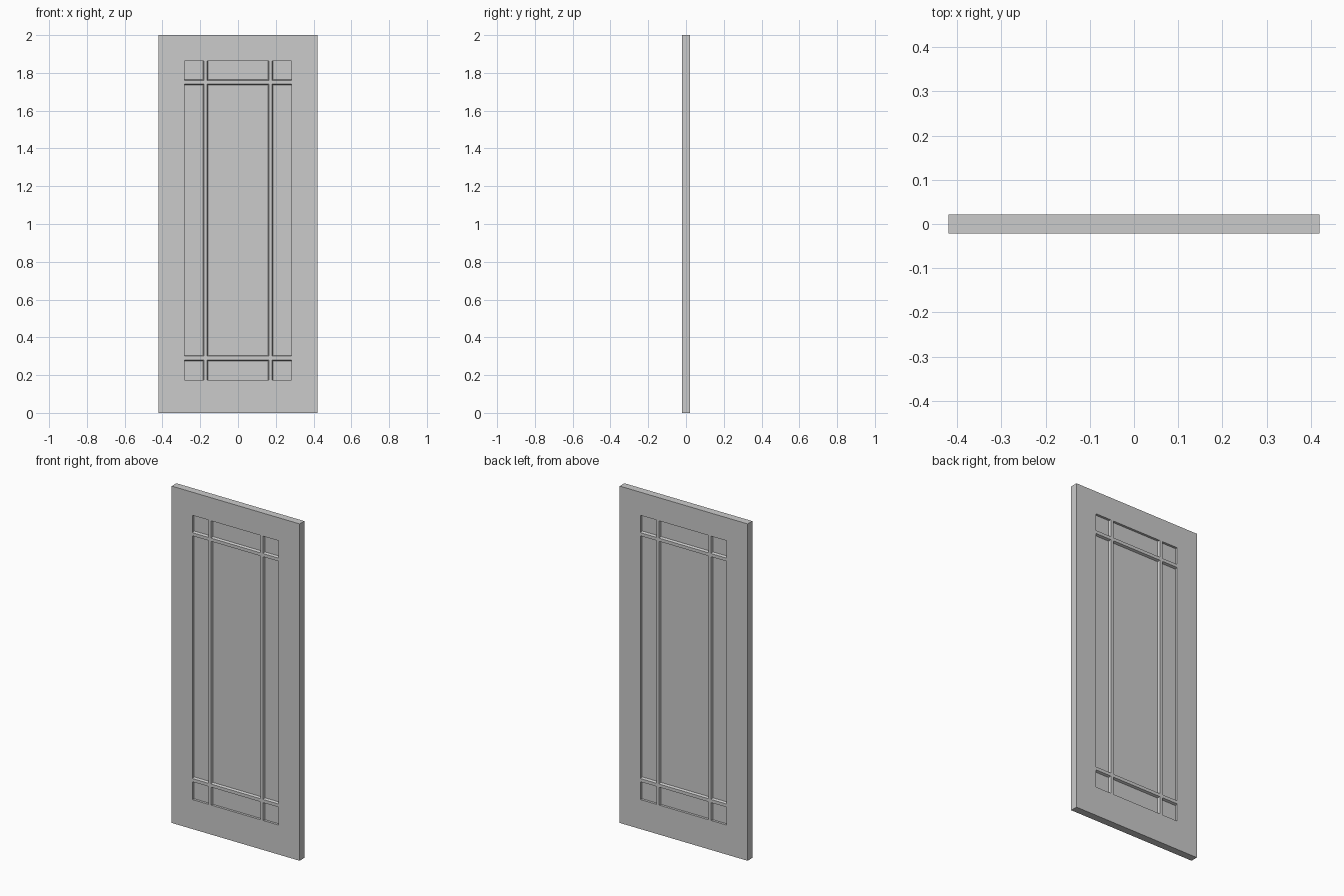
import bpy, bmesh

if "Cube" in bpy.data.objects:
    bpy.data.objects.remove(bpy.data.objects["Cube"])

W, H, T = 0.84, 2.0, 0.044      # overall door size
DEPTH = 0.014                   # recess depth on each face
TAPER = 0.005                   # slope of the glazing bar sides

# Pocket spans between the opening edges and the glazing bars
XS = [(-0.283, -0.179), (-0.163, 0.163), (0.179, 0.283)]
ZS = [(0.175, 0.281), (0.300, 1.741), (1.760, 1.863)]


def make_object(name, bm):
    bmesh.ops.recalc_face_normals(bm, faces=bm.faces)
    mesh = bpy.data.meshes.new(name)
    bm.to_mesh(mesh)
    bm.free()
    obj = bpy.data.objects.new(name, mesh)
    bpy.context.collection.objects.link(obj)
    return obj


def add_prism(bm, rect0, y0, rect1, y1):
    """Block between two rectangles (x0, x1, z0, z1) at depths y0 and y1."""
    rings = []
    for (x0, x1, z0, z1), y in ((rect0, y0), (rect1, y1)):
        rings.append([bm.verts.new((x, y, z)) for x, z in
                      ((x0, z0), (x1, z0), (x1, z1), (x0, z1))])
    a, b = rings
    bm.faces.new(a)
    bm.faces.new(b[::-1])
    for i in range(4):
        j = (i + 1) % 4
        bm.faces.new((a[j], a[i], b[i], b[j]))


# Door slab
bm = bmesh.new()
slab = (-W / 2, W / 2, 0, H)
add_prism(bm, slab, -T / 2, slab, T / 2)
door = make_object("door_panel", bm)

# Nine recessed panes on each face; only the sides along bars are sloped
bm = bmesh.new()
for side in (-1, 1):
    for i, (x0, x1) in enumerate(XS):
        for k, (z0, z1) in enumerate(ZS):
            inner = (x0 + TAPER * (i > 0), x1 - TAPER * (i < 2),
                     z0 + TAPER * (k > 0), z1 - TAPER * (k < 2))
            # start above the surface so the cut is clean
            e = TAPER
            outer = (x0 - e * (i > 0), x1 + e * (i < 2),
                     z0 - e * (k > 0), z1 + e * (k < 2))
            add_prism(bm, outer, side * (T / 2 + DEPTH),
                      inner, side * (T / 2 - DEPTH))
cutter = make_object("pane_cutter", bm)
cutter.hide_render = True

# Cut the panes, leaving the frame and glazing bars
mod = door.modifiers.new("panes", 'BOOLEAN')
mod.operation = 'DIFFERENCE'
mod.solver = 'EXACT'
mod.object = cutter
bpy.context.view_layer.objects.active = door
bpy.ops.object.modifier_apply(modifier=mod.name)
bpy.data.objects.remove(cutter)
